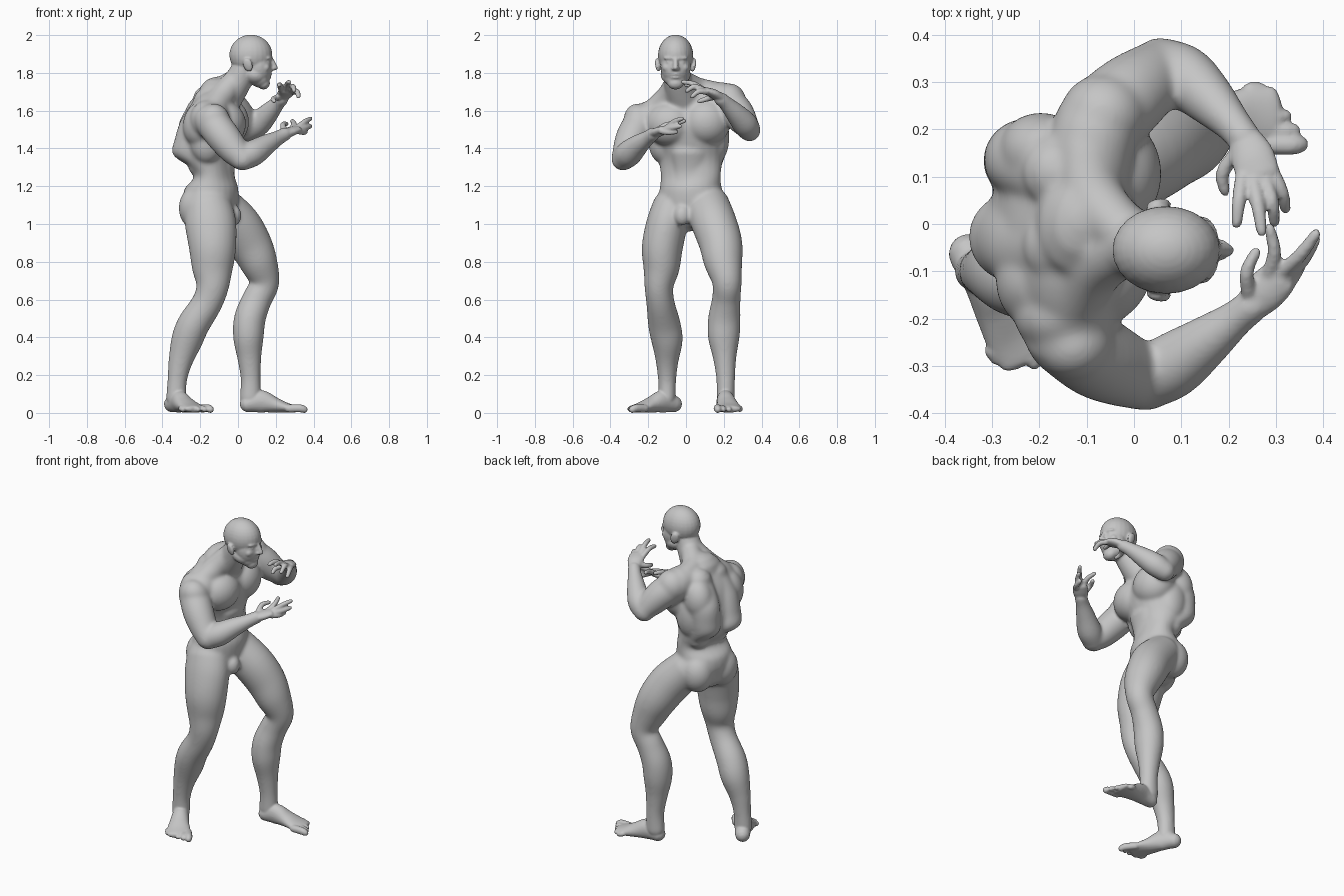
import bpy, bmesh, math
from mathutils import Vector, Matrix, Euler

bm = bmesh.new()
UP = (0, 0, 1)


def spline(rows, steps=5):
    """Catmull-Rom samples through rows of (x, y, z, width_a, width_b)."""
    rows = [tuple(r) if len(r) == 5 else (*r, r[3]) for r in rows]
    ext = [rows[0]] + rows + [rows[-1]]
    out = []
    for i in range(1, len(ext) - 2):
        for s in range(steps):
            t = s / steps
            out.append([0.5 * (2 * b + (c - a) * t + (2 * a - 5 * b + 4 * c - d) * t * t
                               + (3 * b - a - 3 * c + d) * t ** 3)
                        for a, b, c, d in zip(*ext[i - 1:i + 3])])
    return out + [list(rows[-1])]


def tube(rows, ref=(0, 1, 0), sides=24, axis=None):
    """Rounded tube; width_a lies along ref, width_b across it; axis fixes the section plane."""
    pts = spline(rows)
    pos = [Vector(p[:3]) for p in pts]
    sections = []
    for i, p in enumerate(pts):
        t = Vector(axis) if axis else (pos[min(i + 1, len(pos) - 1)] - pos[max(i - 1, 0)]).normalized()
        u = (Vector(ref) - t * t.dot(Vector(ref))).normalized()
        sections.append((pos[i], t, u, t.cross(u), p[3], p[4]))

    def cap(sec, sign):
        c, t, u, v, a, b = sec
        return [(c + t * sign * min(a, b) * math.sin(k), t, u, v, a * math.cos(k), b * math.cos(k))
                for k in (0.5, 1.0, 1.4)]
    sections = cap(sections[0], -1)[::-1] + sections + cap(sections[-1], 1)
    rings = []
    for c, t, u, v, a, b in sections:
        rings.append([bm.verts.new(c + u * a * math.cos(k) + v * b * math.sin(k))
                      for k in (2 * math.pi * j / sides for j in range(sides))])
    for r, q in zip(rings, rings[1:]):
        for j in range(sides):
            n = (j + 1) % sides
            bm.faces.new((r[j], r[n], q[n], q[j]))
    bm.faces.new(rings[0][::-1])
    bm.faces.new(rings[-1])


def blob(c, r, rot=(0, 0, 0)):
    """Ellipsoid muscle or feature."""
    m = (Matrix.Translation(c) @ Euler([math.radians(a) for a in rot]).to_matrix().to_4x4()
         @ Matrix.Diagonal((*r, 1)))
    bmesh.ops.create_uvsphere(bm, u_segments=24, v_segments=16, radius=1, matrix=m)


def fuse(name, voxel, iterations):
    """Fuse everything gathered so far into one smoothed skin object."""
    bmesh.ops.recalc_face_normals(bm, faces=bm.faces)
    mesh = bpy.data.meshes.new(name)
    bm.to_mesh(mesh)
    bm.clear()
    obj = bpy.data.objects.new(name, mesh)
    bpy.context.collection.objects.link(obj)
    join = obj.modifiers.new("fuse", 'REMESH')
    join.mode = 'VOXEL'
    join.voxel_size = voxel
    join.use_smooth_shade = True
    soft = obj.modifiers.new("soften", 'SMOOTH')
    soft.factor = .5
    soft.iterations = iterations
    return obj


# Torso, slightly twisted: pelvis, waist, rib cage, shoulders
tube([(-.145, .022, 1.1, .17, .14), (-.145, .025, 1.13, .175, .145), (-.14, .025, 1.19, .166, .14),
      (-.125, .025, 1.255, .162, .103), (-.155, .025, 1.34, .172, .133), (-.15, .02, 1.43, .188, .155),
      (-.13, .015, 1.53, .206, .155), (-.125, .015, 1.61, .19, .13), (-.11, .01, 1.68, .13, .1)],
     ref=(.25, .97, 0), axis=UP)
# Shoulder girdle and trapezius slopes
tube([(-.13, -.2, 1.55, .09), (-.14, -.1, 1.6, .1), (-.11, .02, 1.64, .095),
      (-.1, .12, 1.66, .092), (-.08, .2, 1.66, .09)], UP)
tube([(-.02, -.05, 1.76, .058), (-.09, -.09, 1.67, .07), (-.14, -.18, 1.59, .065)], UP)
tube([(-.02, -.02, 1.76, .058), (-.09, .06, 1.71, .067), (-.1, .16, 1.69, .064)], UP)
# Back columns either side of the spine
tube([(-.2, -.02, 1.31, .08, .065), (-.262, -.025, 1.37, .088, .085), (-.25, -.035, 1.45, .092, .085),
      (-.215, -.045, 1.55, .092, .088), (-.17, -.045, 1.65, .08, .068)], axis=UP)
tube([(-.17, .12, 1.31, .07, .065), (-.225, .13, 1.375, .082, .085), (-.228, .135, 1.45, .086, .09),
      (-.21, .135, 1.55, .088, .098), (-.165, .11, 1.66, .08, .075)], axis=UP)
# Chest, shoulder blades, flanks, belly, seat
blob((-.07, -.088, 1.53), (.112, .13, .118), (0, 0, -14))
blob((-.055, .11, 1.54), (.114, .128, .125), (0, 0, 8))
blob((-.2, -.13, 1.53), (.09, .1, .12), (0, 10, 25))
blob((-.165, -.19, 1.555), (.09, .085, .1))
blob((-.19, .15, 1.57), (.095, .085, .12), (0, 12, -20))
blob((-.165, -.125, 1.44), (.09, .075, .12))
blob((-.145, .16, 1.46), (.09, .07, .14))
tube([(-.06, .02, 1.17, .095, .06), (-.075, .022, 1.27, .09, .055),
      (-.055, .02, 1.38, .1, .06)], axis=UP)
blob((-.222, -.035, 1.085), (.092, .098, .115), (0, 0, -15))
blob((-.17, .13, 1.09), (.098, .095, .115), (0, 0, -15))
blob((-.018, -.02, 1.045), (.037, .043, .055))
# Neck
tube([(-.07, -.015, 1.66, .095, .09), (-.01, -.04, 1.74, .076, .076), (.04, -.055, 1.83, .07, .07)])
# Right arm, upper and lower
blob((-.13, -.245, 1.54), (.09, .084, .1), (20, 0, 0))
tube([(-.145, -.23, 1.55, .09), (-.08, -.28, 1.465, .089), (-.02, -.31, 1.39, .079),
      (.025, -.333, 1.345, .064)], UP)
tube([(.02, -.333, 1.345, .063), (.08, -.3, 1.375, .07), (.15, -.25, 1.42, .056),
      (.215, -.2, 1.457, .04), (.25, -.172, 1.477, .038)], UP)
# Left arm, upper and lower
blob((-.065, .23, 1.65), (.092, .088, .095))
tube([(-.08, .21, 1.65, .09), (-.02, .263, 1.6, .088), (.025, .302, 1.545, .078),
      (.055, .336, 1.5, .06)], UP)
tube([(.055, .336, 1.495, .06), (.105, .312, 1.53, .067), (.155, .268, 1.58, .057),
      (.21, .21, 1.64, .04), (.232, .182, 1.663, .038)], UP)
# Right leg
tube([(-.16, -.065, 1.09, .112, .128), (-.145, -.1, 1, .11, .136), (-.135, -.125, .88, .109, .126),
      (-.135, -.13, .77, .097, .11), (-.135, -.143, .67, .077, .087), (-.165, -.135, .58, .075, .081),
      (-.235, -.115, .47, .086, .086), (-.272, -.1, .38, .083, .083), (-.305, -.1, .27, .06, .064),
      (-.322, -.1, .17, .048, .052), (-.327, -.1, .075, .046, .055)])
# Left leg
tube([(-.1, .11, 1.1, .12, .112), (-.005, .15, 1, .12, .121), (.06, .183, .9, .115, .116),
      (.108, .197, .8, .103, .101), (.14, .217, .69, .078, .079), (.1, .213, .6, .076, .079),
      (.063, .203, .5, .086, .084), (.055, .2, .4, .084, .081), (.06, .205, .29, .062, .064),
      (.067, .21, .18, .05, .053), (.066, .21, .075, .048, .058)])
# Kneecaps
blob((-.095, -.147, .665), (.045, .05, .065))
blob((.17, .217, .685), (.045, .05, .065))
trunk = fuse("trunk_and_limbs", .0075, 20)
soft_trunk = bpy.data.meshes.new_from_object(
    trunk.evaluated_get(bpy.context.evaluated_depsgraph_get()))
bpy.data.objects.remove(trunk)
bm.from_mesh(soft_trunk)

# Skull, face, jaw
blob((.068, -.055, 1.895), (.114, .093, .107))
blob((.105, -.055, 1.835), (.075, .08, .1), (0, -8, 0))
blob((.088, -.055, 1.79), (.07, .08, .055), (0, 18, 0))
blob((.115, -.055, 1.772), (.052, .06, .05))
blob((.135, -.055, 1.745), (.034, .042, .033))
# Brow, nose, cheeks, lips, ears
blob((.157, -.055, 1.878), (.025, .064, .015))
tube([(.176, -.055, 1.872, .012), (.19, -.055, 1.84, .014), (.199, -.055, 1.827, .013)])
blob((.184, -.055, 1.823), (.018, .024, .011))
blob((.157, -.055, 1.793), (.024, .034, .01))
blob((.154, -.055, 1.776), (.023, .031, .01))
for s in (-1, 1):
    blob((.143, -.055 + s * .045, 1.828), (.026, .026, .024))
    blob((.155, -.055 + s * .033, 1.857), (.017, .019, .01))
    blob((.052, -.055 + s * .094, 1.842), (.026, .013, .038), (-s * 12, -15, s * 18))

# Hands: palm rows, then fingers as three-point paths
tube([(.24, -.18, 1.475, .024, .034), (.275, -.145, 1.488, .025, .044),
      (.305, -.115, 1.5, .02, .042)], UP)
tube([(.232, .185, 1.665, .024, .034), (.25, .145, 1.69, .024, .046),
      (.262, .105, 1.705, .019, .047)], UP)
fingers = [
    ((.285, -.105, 1.505), (.297, -.06, 1.53), (.287, -.01, 1.545)),
    ((.315, -.1, 1.51), (.352, -.065, 1.54), (.384, -.022, 1.558)),
    ((.325, -.11, 1.5), (.36, -.072, 1.51), (.384, -.032, 1.518)),
    ((.325, -.128, 1.49), (.348, -.09, 1.485), (.358, -.052, 1.488)),
    ((.245, -.16, 1.49), (.238, -.105, 1.525), (.257, -.06, 1.53)),
    ((.228, .095, 1.71), (.222, .05, 1.735), (.217, .002, 1.735)),
    ((.252, .09, 1.713), (.262, .04, 1.742), (.27, -.015, 1.752)),
    ((.278, .09, 1.71), (.292, .045, 1.727), (.297, .005, 1.705)),
    ((.295, .105, 1.7), (.313, .065, 1.7), (.32, .033, 1.675)),
    ((.225, .16, 1.675), (.188, .11, 1.662), (.192, .07, 1.65)),
]
for a, b, c in fingers:
    tube([(*a, .016), (*b, .015), (*c, .012)], (.3, .1, 1), 12)


def foot(heel, angle, side):
    """Foot pointing along angle; side puts the big toe left (+1) or right (-1)."""
    m = Matrix.Translation((*heel, -.007)) @ Matrix.Rotation(math.radians(angle), 4, 'Z')

    def at(x, y, z, *r):
        return (*(m @ Vector((x * 1.05, y, z))), *r)
    tube([at(.012, 0, .054, .044, .043), at(.075, 0, .068, .06, .047),
          at(.145, -.005 * side, .05, .042, .057), at(.2, -.005 * side, .036, .028, .068),
          at(.245, -.005 * side, .028, .02, .066)], UP)
    for i in range(5):
        y = side * (.05 - .0275 * i)
        r = .0215 if i == 0 else .016
        tip = .292 - .006 * i - .003 * i * i
        tube([at(.215, y, .03, r), at(tip - .02, y * 1.12, .031, r), at(tip, y * 1.12, .025, r * .9)], UP, 12)


foot((-.356, -.053), -58, 1)
foot((.04, .203), 4, -1)

# One continuous skin
body = fuse("body", .006, 4)
skin = bpy.data.materials.new("grey_skin")
skin.diffuse_color = (.56, .56, .56, 1)
body.data.materials.clear()
body.data.materials.append(skin)
bm.free()
